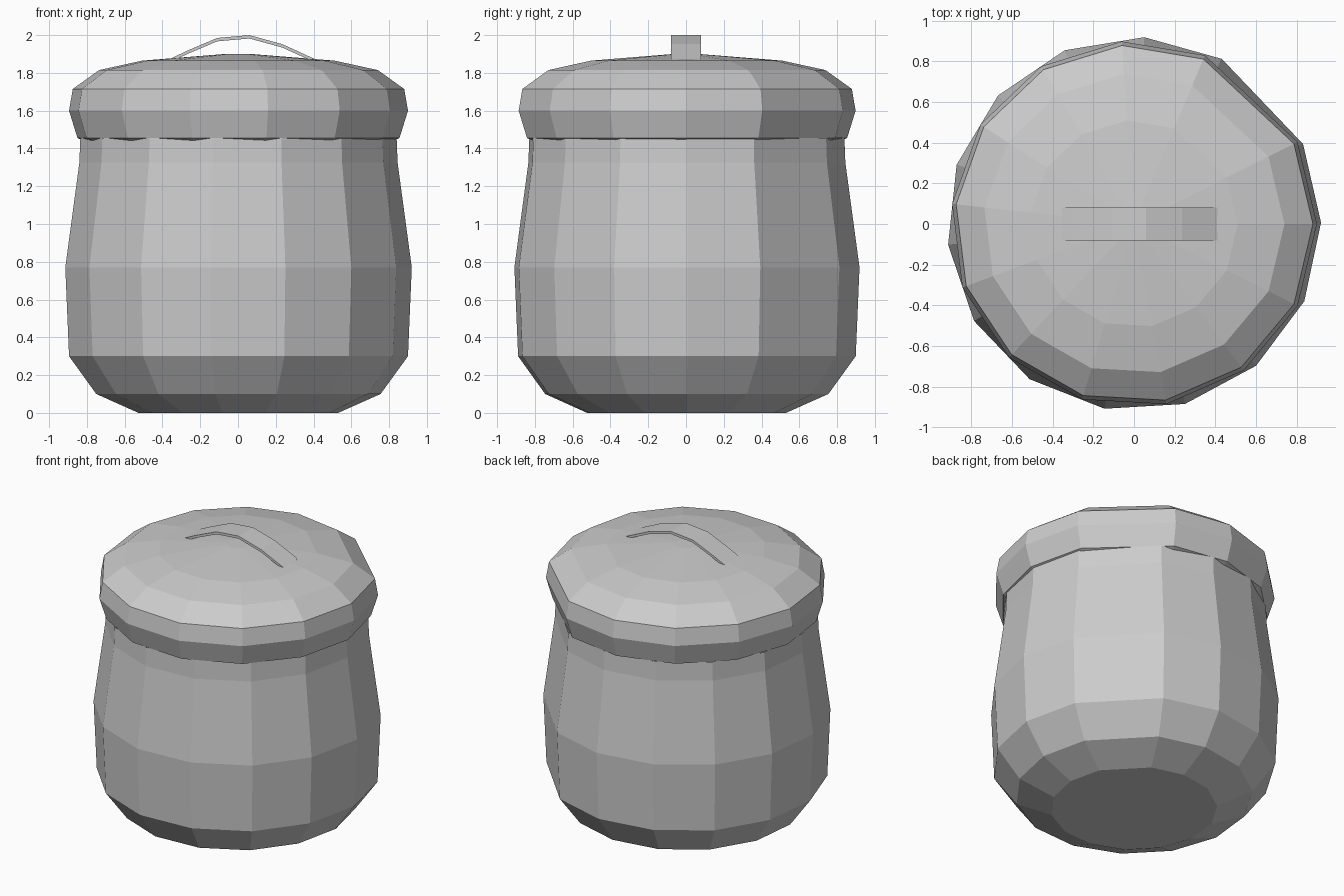
import bpy, bmesh
from math import radians, cos, sin

if "Cube" in bpy.data.objects:
    bpy.data.objects.remove(bpy.data.objects["Cube"])


def new_object(name, bm):
    bmesh.ops.recalc_face_normals(bm, faces=bm.faces)
    mesh = bpy.data.meshes.new(name)
    bm.to_mesh(mesh)
    bm.free()
    obj = bpy.data.objects.new(name, mesh)
    bpy.context.collection.objects.link(obj)
    return obj


def lathe(name, profile, first, step, count, cap):
    """Turn an (r, z) profile at equal steps; the last panel closes the wider gap.
    cap is the index of the profile ring to fill with one flat face."""
    bm = bmesh.new()
    angles = [radians(first + i * step) for i in range(count)]
    rings = [[bm.verts.new((r * cos(a), r * sin(a), z)) for a in angles]
             for r, z in profile]
    for lower, upper in zip(rings, rings[1:]):
        for i in range(count):
            j = (i + 1) % count
            bm.faces.new((lower[i], lower[j], upper[j], upper[i]))
    bm.faces.new(rings[cap])
    return new_object(name, bm)


# Pot body: flat base, rounded foot, belly tapering to the neck
lathe("pot_body",
      [(0.53, 0), (0.755, 0.10), (0.90, 0.30), (0.92, 0.77),
       (0.845, 1.325), (0.84, 1.455)],
      first=62, step=24.87, count=14, cap=0)

# Lid: lip under the rim, thick rounded edge, shallow domed top
lathe("lid",
      [(0.82, 1.44), (0.855, 1.455), (0.90, 1.60), (0.88, 1.715),
       (0.74, 1.815), (0.51, 1.865), (0.07, 1.90)],
      first=67.2, step=26.62, count=13, cap=-1)

# Handle: bent flat strap across the top of the lid
path = [(-0.375, 1.867), (-0.27, 1.917), (-0.11, 1.985),
        (0.06, 2.0), (0.235, 1.952), (0.41, 1.872)]
half_width, thickness = 0.08, 0.018
bm = bmesh.new()
sections = [[bm.verts.new((x, y, z + dz))
             for y, dz in ((-half_width, 0), (half_width, 0),
                           (half_width, -thickness), (-half_width, -thickness))]
            for x, z in path]
for a, b in zip(sections, sections[1:]):
    for i in range(4):
        j = (i + 1) % 4
        bm.faces.new((a[i], a[j], b[j], b[i]))
bm.faces.new(sections[0])
bm.faces.new(sections[-1])
new_object("lid_handle", bm)
